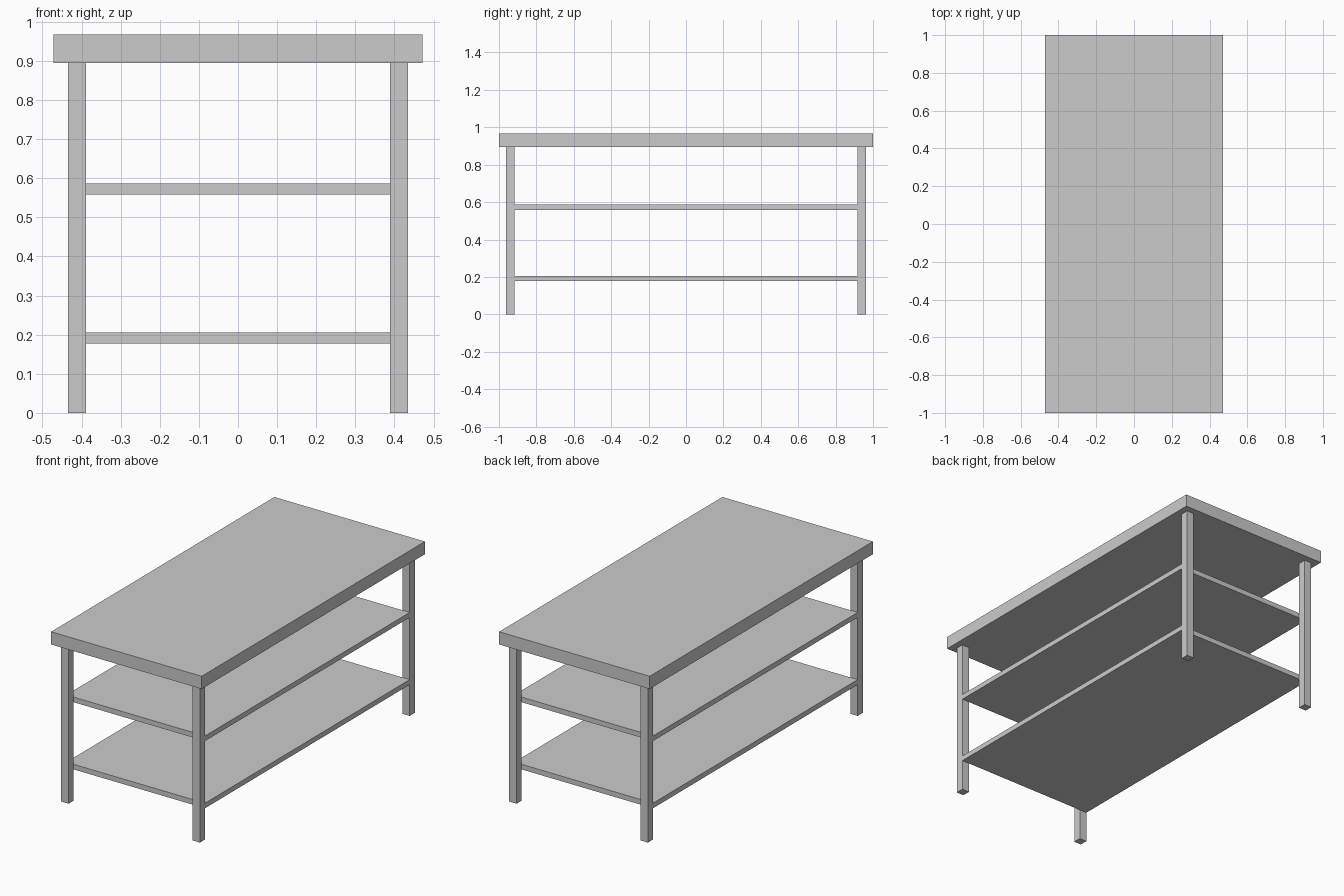
import bpy

if "Cube" in bpy.data.objects:
    bpy.data.objects.remove(bpy.data.objects["Cube"])

LEG_X, LEG_Y = 0.435, 0.963   # outer faces of the legs
LEG = 0.046                   # leg thickness
TOP_Z, TOP_H = 0.967, 0.072   # tabletop height and thickness


def box(name, lo, hi):
    """Add a box spanning two opposite corners."""
    centre = [(a + b) / 2 for a, b in zip(lo, hi)]
    bpy.ops.mesh.primitive_cube_add(size=1, location=centre)
    obj = bpy.context.object
    obj.name = name
    obj.scale = [b - a for a, b in zip(lo, hi)]
    bpy.ops.object.transform_apply(location=False, rotation=False, scale=True)
    return obj


# Thick tabletop
box("tabletop", (-0.472, -1, TOP_Z - TOP_H), (0.472, 1, TOP_Z))

# Four square legs
for sx, side in ((-1, "left"), (1, "right")):
    for sy, end in ((-1, "front"), (1, "back")):
        cx, cy = sx * (LEG_X - LEG / 2), sy * (LEG_Y - LEG / 2)
        box(f"{end}_{side}_leg", (cx - LEG / 2, cy - LEG / 2, 0),
            (cx + LEG / 2, cy + LEG / 2, TOP_Z - TOP_H))

# Two shelves, fitted between the front and back legs, flush with their sides
shelf_y = LEG_Y - LEG
for name, z in (("lower_shelf", 0.177), ("upper_shelf", 0.558)):
    box(name, (-LEG_X, -shelf_y, z), (LEG_X, shelf_y, z + 0.029))
